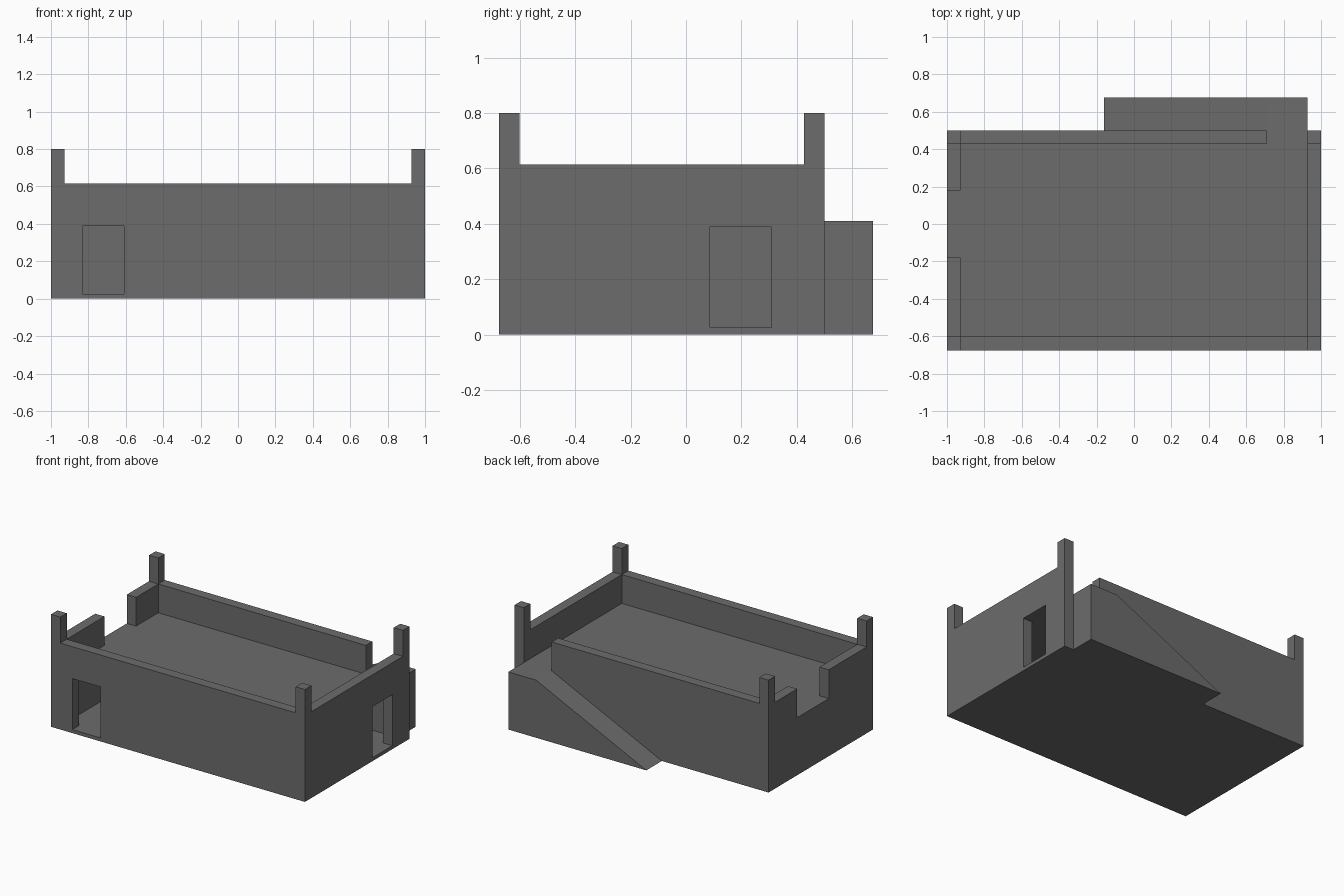
import bpy, bmesh

if "Cube" in bpy.data.objects:
    bpy.data.objects.remove(bpy.data.objects["Cube"])

W = 0.073                      # wall thickness
X, Y0, Y1 = 1.0, -0.675, 0.5   # house footprint
ROOF, RIM, POST = 0.41, 0.615, 0.8

# Dark grey plaster
plaster = bpy.data.materials.new("dark_plaster")
plaster.diffuse_color = (0.15, 0.15, 0.15, 1)
plaster.use_nodes = True
plaster.node_tree.nodes["Principled BSDF"].inputs["Base Color"].default_value = plaster.diffuse_color


def prism(name, pts, place, vec):
    """Extrude a 2D outline, placed in 3D by place(), along vec."""
    bm = bmesh.new()
    face = bm.faces.new([bm.verts.new(place(a, b)) for a, b in pts])
    ext = bmesh.ops.extrude_face_region(bm, geom=[face])
    bmesh.ops.translate(bm, vec=vec,
                        verts=[v for v in ext["geom"] if isinstance(v, bmesh.types.BMVert)])
    bmesh.ops.recalc_face_normals(bm, faces=bm.faces)
    me = bpy.data.meshes.new(name)
    bm.to_mesh(me)
    bm.free()
    me.materials.append(plaster)
    ob = bpy.data.objects.new(name, me)
    bpy.context.collection.objects.link(ob)
    return ob


def box(name, x0, x1, y0, y1, z0, z1):
    pts = [(x0, y0), (x1, y0), (x1, y1), (x0, y1)]
    return prism(name, pts, lambda a, b: (a, b, z0), (0, 0, z1 - z0))


def cut(target, name, *dims):
    cutter = box(name, *dims)
    cutter.hide_render = True
    cutter.hide_set(True)
    mod = target.modifiers.new(name, "BOOLEAN")
    mod.operation = "DIFFERENCE"
    mod.solver = "EXACT"
    mod.object = cutter


# House body: walls, floor and sunken roof terrace
house = box("house_walls", -X, X, Y0, Y1, 0, RIM)
cut(house, "terrace_cutter", -X + W, X - W, Y0 + W, Y1 - W, ROOF, 1)
cut(house, "room_cutter", -X + W, X - W, Y0 + W, Y1 - W, 0.025, 0.388)

# Doorways in the front and right walls
cut(house, "front_door_cutter", -0.832, -0.61, Y0 - 0.1, Y0 + W + 0.05, 0.025, 0.388)
cut(house, "right_door_cutter", X - W - 0.05, X + 0.1, 0.087, 0.308, 0.025, 0.388)

# Parapet openings: left side, and at the head of the ramp
cut(house, "left_gap_cutter", -X - 0.1, -X + W + 0.05, -0.178, 0.178, ROOF, 1)
cut(house, "ramp_gap_cutter", 0.708, X - W, Y1 - W - 0.05, Y1 + 0.1, ROOF, 1)

# Corner posts
for side, x in (("left", -X), ("right", X - W)):
    for end, y in (("front", Y0), ("back", Y1 - W)):
        box(f"{end}_{side}_post", x, x + W, y, y + W, RIM, POST)

# Ramp with landing along the back wall
prism("ramp", [(-0.16, 0), (X - W, 0), (X - W, ROOF), (0.708, ROOF)],
      lambda a, b: (a, Y1, b), (0, 0.175, 0))
